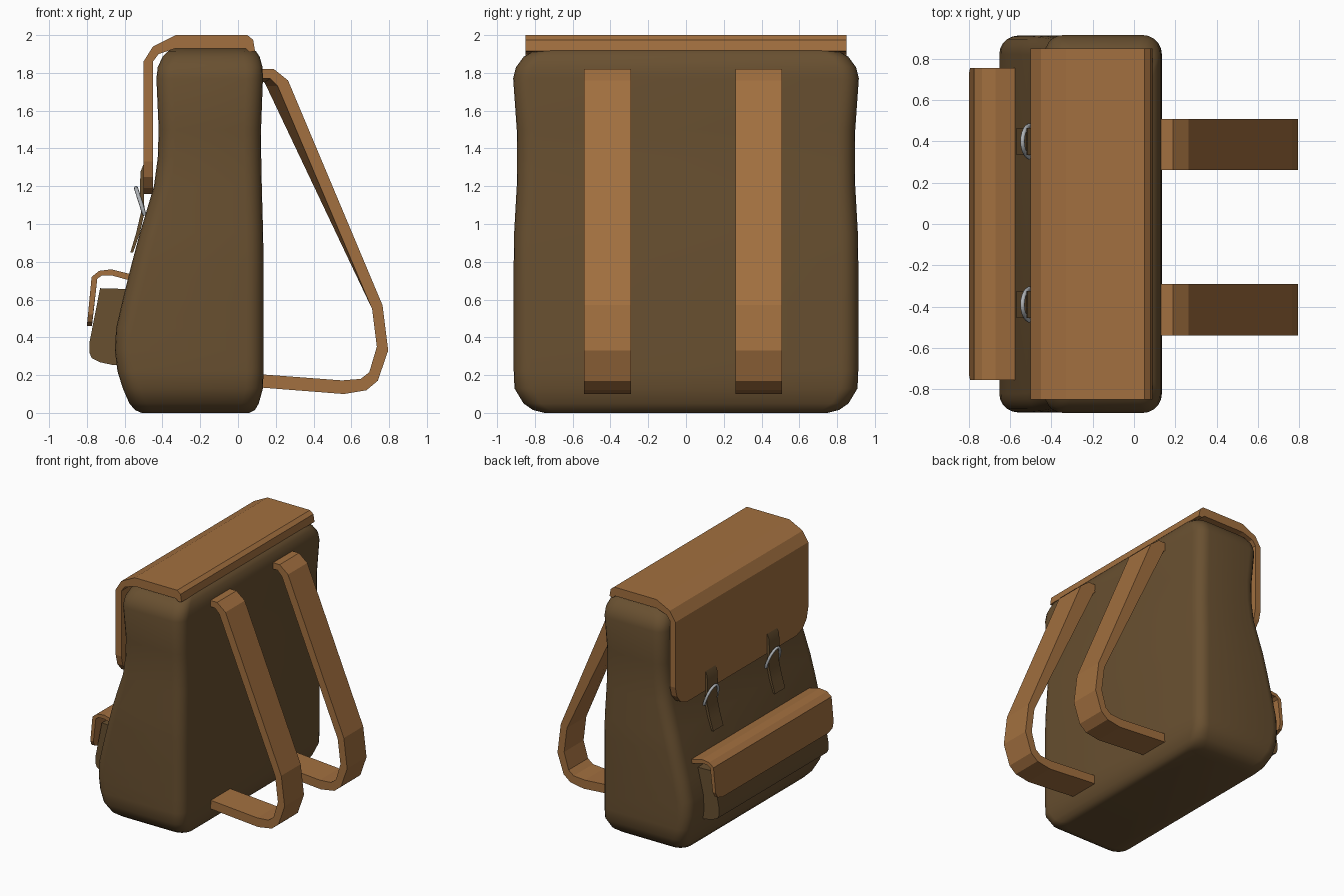
import bpy, bmesh, math
from mathutils import Vector

if "Cube" in bpy.data.objects:
    bpy.data.objects.remove(bpy.data.objects["Cube"])


def material(name, color):
    m = bpy.data.materials.new(name)
    m.diffuse_color = (*color, 1)
    m.use_nodes = True
    m.node_tree.nodes["Principled BSDF"].inputs["Base Color"].default_value = m.diffuse_color
    return m


canvas = material("canvas", (0.14, 0.08, 0.03))
leather = material("leather", (0.36, 0.16, 0.05))
steel = material("steel", (0.42, 0.44, 0.46))


def loft(name, rings, mat, smooth=None, loop=False):
    """Skin a list of closed rings; cap the ends unless the rings form a loop."""
    bm = bmesh.new()
    vs = [[bm.verts.new(p) for p in ring] for ring in rings]
    n = len(vs[0])
    pairs = list(zip(vs, vs[1:])) + ([(vs[-1], vs[0])] if loop else [])
    for a, b in pairs:
        for i in range(n):
            j = (i + 1) % n
            bm.faces.new((a[i], a[j], b[j], b[i]))
    if not loop:
        bm.faces.new(vs[0])
        bm.faces.new(vs[-1])
    bmesh.ops.recalc_face_normals(bm, faces=bm.faces)
    me = bpy.data.meshes.new(name)
    bm.to_mesh(me)
    bm.free()
    me.materials.append(mat)
    ob = bpy.data.objects.new(name, me)
    bpy.context.collection.objects.link(ob)
    if smooth:
        bpy.ops.object.select_all(action='DESELECT')
        ob.select_set(True)
        bpy.context.view_layer.objects.active = ob
        bpy.ops.object.shade_smooth_by_angle(angle=math.radians(smooth))
    return ob


def section(profile, y):
    return [(x, y, z) for x, z in profile]


def rounded_rect(z, x0, x1, hy, r, steps=5):
    pts = []
    corners = ((x1 - r, hy - r), (x0 + r, hy - r), (x0 + r, r - hy), (x1 - r, r - hy))
    for k, (cx, cy) in enumerate(corners):
        for s in range(steps + 1):
            a = math.pi / 2 * (k + s / steps)
            pts.append((cx + r * math.cos(a), cy + r * math.sin(a), z))
    return pts


# Bag body: rounded rectangles stacked upward (z, back x, front x, half width)
levels = [(0, -0.51, 0.06, 0.75), (0.015, -0.545, 0.09, 0.81), (0.05, -0.575, 0.11, 0.86),
          (0.13, -0.61, 0.132, 0.908), (0.22, -0.638, 0.135, 0.912), (0.33, -0.652, 0.135, 0.912),
          (0.45, -0.645, 0.135, 0.912), (0.6, -0.61, 0.135, 0.912), (0.8, -0.56, 0.135, 0.912),
          (0.95, -0.52, 0.133, 0.91), (1.2, -0.445, 0.126, 0.896), (1.35, -0.425, 0.123, 0.894),
          (1.5, -0.42, 0.122, 0.896), (1.77, -0.432, 0.132, 0.915), (1.83, -0.425, 0.13, 0.9),
          (1.885, -0.40, 0.115, 0.86), (1.915, -0.37, 0.095, 0.81), (1.93, -0.34, 0.07, 0.74)]
loft("bag_body", [rounded_rect(*lv, 0.09) for lv in levels], canvas, 40)

# Main flap over the top, lower corners rounded off
rings = []
for y, end in ((-0.85, 1.33), (-0.83, 1.25), (-0.78, 1.19), (-0.7, 1.16),
               (0.7, 1.16), (0.78, 1.19), (0.83, 1.25), (0.85, 1.33)):
    prof = [(0.06, 1.91), (0.09, 1.915), (0.08, 1.975), (0.05, 2.0), (-0.33, 2.0), (-0.45, 1.94),
            (-0.5, 1.86), (-0.5, end), (-0.45, end), (-0.45, 1.86), (-0.42, 1.90),
            (-0.33, 1.93), (0.04, 1.93)]
    rings.append(section(prof, y))
loft("main_flap", rings, leather)

# Pocket with a bulging lower edge
pocket = [(-0.58, 0.25), (-0.66, 0.253), (-0.73, 0.268), (-0.775, 0.29), (-0.787, 0.32),
          (-0.785, 0.38), (-0.73, 0.66), (-0.56, 0.655)]
loft("pocket", [section(pocket, y) for y in (-0.7, 0.7)], canvas, 30)

# Pocket lid
rings = []
for y, end in ((-0.755, 0.52), (-0.735, 0.48), (-0.68, 0.46), (0.68, 0.46), (0.735, 0.48), (0.755, 0.52)):
    t = (end - 0.46) * 0.1
    prof = [(-0.55, 0.73), (-0.67, 0.76), (-0.735, 0.752), (-0.775, 0.72), (-0.8 + t, end),
            (-0.773 + t, end), (-0.745, 0.71), (-0.72, 0.728), (-0.67, 0.728), (-0.55, 0.695)]
    rings.append(section(prof, y))
loft("pocket_lid", rings, leather)

# Shoulder straps; the upper inner edge twists slightly across the width
outer = [(0.11, 1.82), (0.19, 1.82), (0.265, 1.76), (0.765, 0.57), (0.795, 0.33),
         (0.74, 0.17), (0.68, 0.12), (0.56, 0.10), (0.11, 0.135)]
inner = [(0.11, 0.205), (0.55, 0.172), (0.65, 0.18), (0.695, 0.215), (0.735, 0.35), (0.71, 0.55)]
near = [(0.21, 1.73), (0.17, 1.77), (0.11, 1.77)]
far = [(0.15, 1.73), (0.14, 1.75), (0.11, 1.76)]
for label, y in (("right", -0.415), ("left", 0.385)):
    loft("shoulder_strap_" + label,
         [section(outer + inner + near, y - 0.124), section(outer + inner + far, y + 0.124)], leather)

# Closing straps and D-shaped buckles
tab = [(-0.495, 1.33), (-0.515, 1.28), (-0.52, 1.2), (-0.514, 1.06), (-0.54, 0.95), (-0.57, 0.85),
       (-0.555, 0.85), (-0.52, 0.95), (-0.495, 1.06), (-0.5, 1.2), (-0.495, 1.28)]
for label, yc in (("right", -0.39), ("left", 0.4)):
    loft("closing_strap_" + label, [section(tab, yc - 0.065), section(tab, yc + 0.065)], canvas, 30)
    path = []
    for s in range(13):
        a = math.pi * s / 12
        u = math.sin(a)
        path.append(Vector((-0.497 - 0.043 * u, yc + 0.08 * math.cos(a), 1.055 + 0.135 * u)))
    rings = []
    normal = Vector((0.135, 0, 0.043)).normalized()
    for i, p in enumerate(path):
        t = (path[(i + 1) % 13] - path[i - 1]).normalized()
        side = t.cross(normal).normalized()
        rings.append([p + 0.011 * (math.cos(b) * normal + math.sin(b) * side)
                      for b in (math.tau * k / 8 for k in range(8))])
    loft("buckle_" + label, rings, steel, 60, loop=True)
